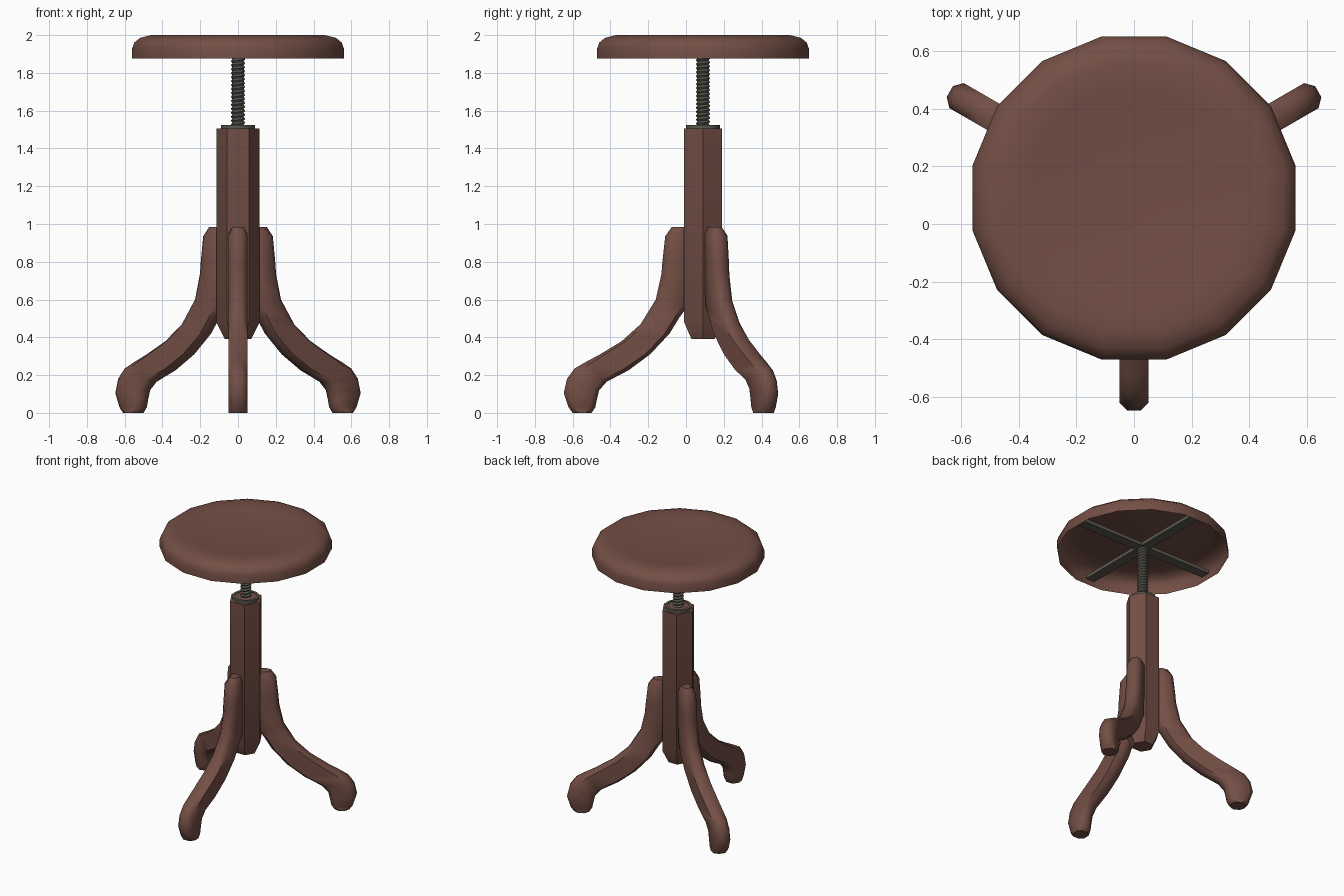
import bpy, math
from mathutils import Vector, Matrix

if "Cube" in bpy.data.objects:
    bpy.data.objects.remove(bpy.data.objects["Cube"])

CY = 0.09  # the stool axis sits at y = CY


def material(name, rgb):
    m = bpy.data.materials.new(name)
    m.diffuse_color = (*rgb, 1)
    m.use_nodes = True
    m.node_tree.nodes["Principled BSDF"].inputs["Base Color"].default_value = m.diffuse_color
    return m


wood = material("brown wood", (0.17, 0.077, 0.059))
metal = material("dark grey metal", (0.105, 0.1, 0.08))


def make(name, verts, faces, mat, angle=30):
    me = bpy.data.meshes.new(name)
    me.from_pydata([tuple(v) for v in verts], [], faces)
    me.materials.append(mat)
    me.shade_smooth()
    me.set_sharp_from_angle(angle=math.radians(angle))
    ob = bpy.data.objects.new(name, me)
    ob.location = (0, CY, 0)
    bpy.context.collection.objects.link(ob)
    return ob


def lathe(name, profile, sides, turn, mat, cap_start=False, cap_end=False, closed=False):
    """Revolve (radius, z) points listed from bottom to top on the outside."""
    verts, faces = [], []
    for r, z in profile:
        for i in range(sides):
            a = turn + 2 * math.pi * i / sides
            verts.append((r * math.cos(a), r * math.sin(a), z))
    n = len(profile)
    for k in range(n if closed else n - 1):
        b, t = k * sides, (k + 1) % n * sides
        for i in range(sides):
            j = (i + 1) % sides
            faces.append((b + i, b + j, t + j, t + i))
    if cap_start:
        faces.append(tuple(reversed(range(sides))))
    if cap_end:
        faces.append(tuple(range((n - 1) * sides, n * sides)))
    return make(name, verts, faces, mat)


# seat: hollow dished shell with 16 sides
lathe("seat", [(.571, 1.875), (.571, 1.93), (.56, 1.96), (.53, 1.985), (.47, 2.0),
               (.38, 1.992), (.25, 1.98), (.08, 1.975)], 16, math.pi / 16, wood, cap_end=True)

# hexagonal column with tapered foot
lathe("column", [(.07, .39), (.115, .48), (.115, 1.505)], 6, 0, wood, True, True)

# collar ring and its wooden plug
lathe("collar", [(.09, 1.5), (.09, 1.525), (.072, 1.525), (.072, 1.5)], 16, 0, metal, closed=True)
lathe("collar_plug", [(.073, 1.5), (.073, 1.52)], 16, 0, wood, cap_end=True)

# threaded screw: helical grid of alternating radii
N, PITCH, Z0, ROWS = 12, .021, 1.505, 38
verts, faces = [], []
for k in range(ROWS):
    r = .038 if k % 2 else .030
    for i in range(N):
        a = 2 * math.pi * i / N
        verts.append((r * math.cos(a), r * math.sin(a), Z0 + PITCH * (k / 2 + i / N)))
for k in range(ROWS - 1):
    for i in range(N):
        if i < N - 1:
            faces.append((k * N + i, k * N + i + 1, (k + 1) * N + i + 1, (k + 1) * N + i))
        elif k + 3 < ROWS:
            faces.append((k * N + i, (k + 2) * N, (k + 3) * N, (k + 1) * N + i))
make("screw", verts, faces, metal)

# crossed metal bars under the seat
for name, hx, hy, zb in (("support_bar_x", .54, .035, 1.9), ("support_bar_y", .035, .54, 1.901)):
    v = [(sx * hx, sy * hy, z) for z in (zb, zb + .025) for sx, sy in ((-1, -1), (1, -1), (1, 1), (-1, 1))]
    f = [(3, 2, 1, 0), (4, 5, 6, 7)] + [(i, (i + 1) % 4, (i + 1) % 4 + 4, i + 4) for i in range(4)]
    make(name, v, f, metal)

# legs: chamfered sections swept down an S curve (outer r, z, inner r, z, half width)
SECTIONS = [
    (.165, .985, .08, .985, .03), (.20, .935, .08, .95, .05), (.215, .80, .08, .82, .05),
    (.22, .735, .08, .70, .05), (.25, .60, .085, .56, .05), (.33, .47, .125, .505, .05),
    (.43, .38, .177, .42, .05), (.55, .307, .28, .31, .05), (.62, .27, .395, .225, .05),
    (.68, .235, .51, .165, .05), (.72, .18, .55, .12, .05), (.737, .105, .562, .07, .05),
    (.712, .03, .57, .03, .05), (.69, 0, .59, 0, .05)]


def leg(name, angle):
    rot = Matrix.Rotation(angle, 3, 'Z')
    verts, faces = [], []
    for ro, zo, ri, zi, w in SECTIONS:
        o, i = Vector((ro, 0, zo)), Vector((ri, 0, zi))
        d = (i - o).normalized() * .028
        n = w - .028 if w > .04 else .018
        ring = [(o, n), (o + d, w), (i - d, w), (i, n), (i, -n), (i - d, -w), (o + d, -w), (o, -n)]
        verts += [rot @ (p + Vector((0, y, 0))) for p, y in ring]
    for k in range(len(SECTIONS) - 1):
        for i in range(8):
            j = (i + 1) % 8
            faces.append((k * 8 + i, k * 8 + j, k * 8 + 8 + j, k * 8 + 8 + i))
    last = (len(SECTIONS) - 1) * 8
    faces += [tuple(reversed(range(8))), tuple(range(last, last + 8))]
    # wind outward
    me = make(name, verts, faces, wood, 50).data
    c = sum((Vector(v) for v in verts[:8]), Vector()) / 8
    if me.polygons[-2].normal.z < 0:
        me.flip_normals()


leg("front_leg", math.radians(-90))
leg("back_right_leg", math.radians(30))
leg("back_left_leg", math.radians(150))
